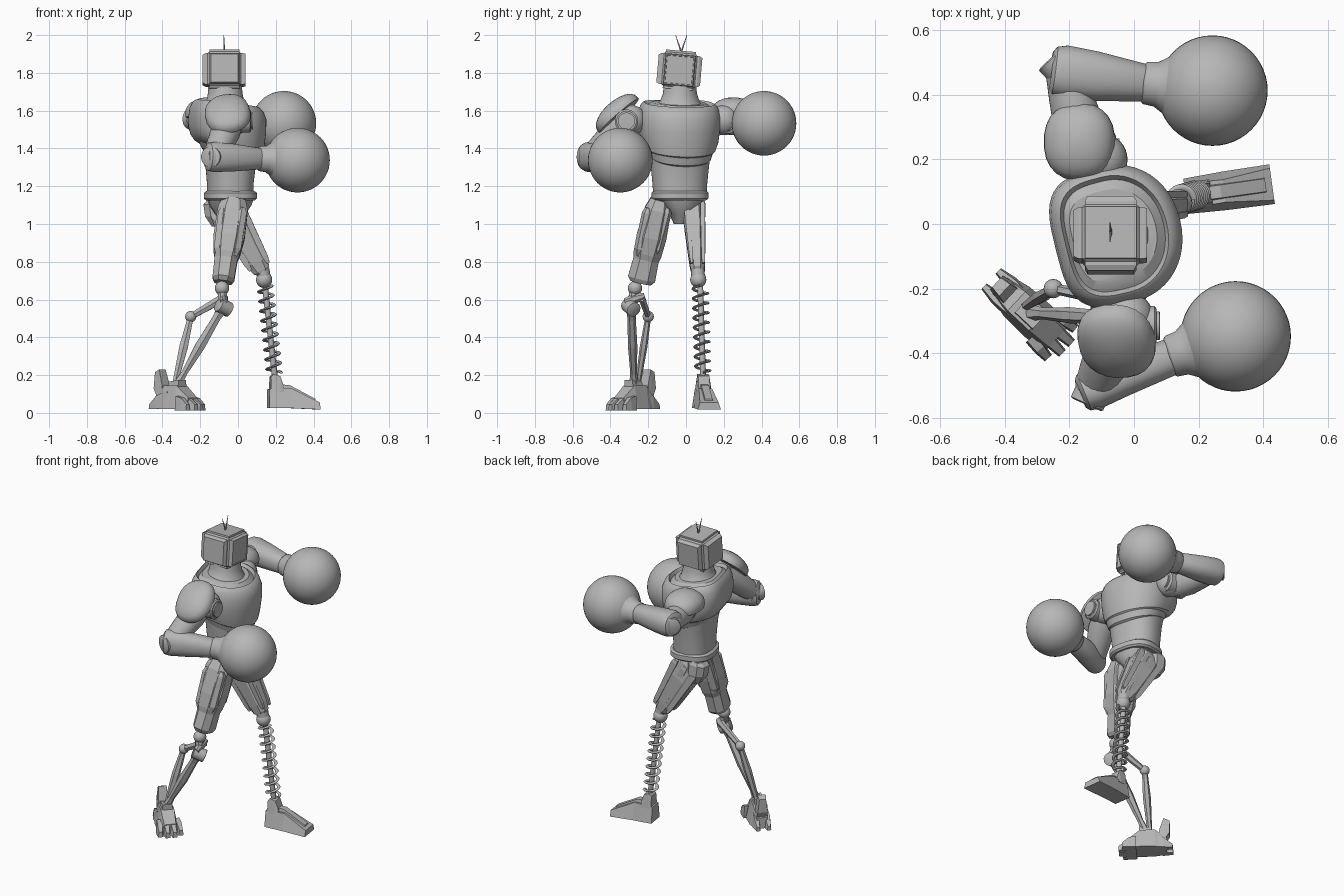
import bpy, bmesh, math
from mathutils import Vector, Matrix

if "Cube" in bpy.data.objects:
    bpy.data.objects.remove(bpy.data.objects["Cube"], do_unlink=True)

grey = bpy.data.materials.new("plain_grey")
grey.use_nodes = True
grey.diffuse_color = (0.47, 0.47, 0.47, 1)
grey.node_tree.nodes["Principled BSDF"].inputs["Base Color"].default_value = (0.47, 0.47, 0.47, 1)


def finish(name, bm, smooth=35):
    bmesh.ops.recalc_face_normals(bm, faces=bm.faces[:])
    mesh = bpy.data.meshes.new(name)
    bm.to_mesh(mesh)
    bm.free()
    mesh.materials.append(grey)
    ob = bpy.data.objects.new(name, mesh)
    bpy.context.collection.objects.link(ob)
    if smooth:
        bpy.ops.object.select_all(action='DESELECT')
        ob.select_set(True)
        bpy.context.view_layer.objects.active = ob
        bpy.ops.object.shade_smooth_by_angle(angle=math.radians(smooth))


def loft(name, rings, smooth=35):
    """Skin a row of closed point rings and cap both ends."""
    bm = bmesh.new()
    rows = [[bm.verts.new(p) for p in ring] for ring in rings]
    n = len(rows[0])
    for lo, hi in zip(rows, rows[1:]):
        for i in range(n):
            bm.faces.new((lo[i], lo[(i + 1) % n], hi[(i + 1) % n], hi[i]))
    bm.faces.new(rows[0][::-1])
    bm.faces.new(rows[-1])
    finish(name, bm, smooth)


def ellipse(c, u, v, sides, power=2.0, phase=0.0, back=None):
    """Rounded ring; back sets a squarer power for the half facing away from u."""
    ring = []
    for i in range(sides):
        a = math.tau * (i + phase) / sides
        ca, sa = math.cos(a), math.sin(a)
        e = 2 / (back if back and ca < 0 else power)
        ring.append(c + u * math.copysign(abs(ca) ** e, ca) + v * math.copysign(abs(sa) ** e, sa))
    return ring


def limb(name, a, b, profile, sides=24, up=(0, 0, 1), power=2.0, smooth=35, phase=0.5):
    """Loft from a to b; profile rows are (fraction, radius along up, radius across)."""
    a, b = Vector(a), Vector(b)
    d = (b - a).normalized()
    u = Vector(up)
    u = (u - d * u.dot(d)).normalized()
    v = d.cross(u)
    loft(name, [ellipse(a.lerp(b, t), u * r, v * s, sides, power, phase)
                for t, r, s in profile], smooth)


def rod(name, a, b, r, sides=16):
    up = (0, 0, 1) if abs(a[2] - b[2]) < 0.1 else (1, 0, 0)
    limb(name, a, b, [(0, r * .85, r * .85), (.04, r, r), (.96, r, r), (1, r * .85, r * .85)],
         sides, up)


def ball(name, c, r, segs=32):
    bm = bmesh.new()
    bmesh.ops.create_uvsphere(bm, u_segments=segs, v_segments=segs // 2, radius=r,
                              matrix=Matrix.Translation(c))
    finish(name, bm, 60)


def dome(name, c, normal, r, s, h, up):
    c, n = Vector(c), Vector(normal).normalized()
    steps = [k * math.pi / 12 for k in range(6)] + [1.52]
    prof = [(-.3, r * .93, s * .93), (-.26, r, s)]
    prof += [(math.sin(k), r * math.cos(k), s * math.cos(k)) for k in steps]
    limb(name, c, c + n * h, prof, 24, up, 2.3)


def wedge(name, stations, origin, yaw):
    """Trapezoid sections along local x: (x, bottom, top, half width low, half width high)."""
    m = Matrix.Translation(origin) @ Matrix.Rotation(math.radians(yaw), 4, 'Z')
    loft(name, [[m @ Vector(p) for p in ((x, -w, lo), (x, w, lo), (x, t, hi), (x, -t, hi))]
                for x, lo, hi, w, t in stations], 0)


# Torso: stacked rings turned slightly; rows are (z, front drop, x, rx, ry)
turn = Matrix.Rotation(math.radians(14), 3, 'Z')


def body(name, rows, power=2.2, back=2.4, sides=48):
    loft(name, [ellipse(Vector((x, -.032, z)), turn @ Vector((rx, 0, -drop)),
                        turn @ Vector((0, ry, 0)), sides, power, 0, back)
                for z, drop, x, rx, ry in rows], 32)


body("belly", [(1.15, 0, -.04, .12, .14), (1.22, 0, -.04, .12, .145),
               (1.32, .02, -.04, .13, .155), (1.42, .04, -.045, .15, .17)])
body("rib_plate", [(1.345, .045, -.04, .125, .145), (1.355, .045, -.04, .145, .163),
                   (1.42, .045, -.045, .17, .185), (1.43, .045, -.045, .15, .17)])
body("chest", [(1.385, .045, -.045, .15, .165), (1.40, .045, -.045, .172, .188),
               (1.44, .035, -.05, .187, .203), (1.50, .015, -.05, .197, .212),
               (1.56, .005, -.05, .198, .215), (1.605, .01, -.055, .187, .207),
               (1.63, .018, -.055, .17, .195), (1.638, .02, -.055, .16, .183),
               (1.62, .02, -.055, .15, .17), (1.64, .015, -.06, .13, .14)], 2.1, 3.4)
body("neck", [(1.60, .015, -.06, .135, .145), (1.65, .01, -.065, .10, .105),
              (1.69, 0, -.068, .092, .09), (1.74, 0, -.07, .09, .085)], 2, 2)
body("belt", [(1.125, 0, -.04, .125, .135), (1.135, 0, -.04, .135, .148),
              (1.165, 0, -.04, .135, .148), (1.175, 0, -.04, .12, .14)], 2.6, 2.6)
body("pelvis", [(1.0, 0, -.04, .045, .03), (1.05, 0, -.04, .08, .05),
                (1.10, 0, -.04, .11, .10), (1.14, 0, -.04, .12, .13)], 2.6, 2.6, 16)

# Head: bevelled box, thin screen groove on the face, raised panels on the other sides
bm = bmesh.new()
bmesh.ops.create_cube(bm, size=1)
bmesh.ops.scale(bm, vec=(.2, .2, .205), verts=bm.verts[:])
bmesh.ops.bevel(bm, geom=bm.edges[:], offset=.02, segments=3, affect='EDGES')
for axis in ((1, 0, 0), (-1, 0, 0), (0, 1, 0), (0, -1, 0)):
    bm.normal_update()
    f = max(bm.faces, key=lambda g: g.normal.dot(Vector(axis)) * g.calc_area())
    if axis[0] == 1:
        bmesh.ops.inset_individual(bm, faces=[f], thickness=.004, depth=.012)
        bmesh.ops.inset_individual(bm, faces=[f], thickness=.008, depth=0)
        bmesh.ops.inset_individual(bm, faces=[f], thickness=.002, depth=-.003)
    else:
        bmesh.ops.inset_individual(bm, faces=[f], thickness=.012, depth=.016)
bmesh.ops.transform(bm, matrix=Matrix.Translation((-.072, -.035, 1.815)) @
                    Matrix.Rotation(math.radians(-5), 4, 'X'), verts=bm.verts[:])
finish("head", bm, 25)
for side, y in (("right", -.055), ("left", .005)):
    limb(side + "_antenna", (-.072, -.025, 1.91), (-.075, y, 2.0),
         [(0, .005, .005), (1, .0015, .0015)], 8, (1, 0, 0))

# Boxing arms: shoulder, pad, upper arm, elbow, forearm, glove
arms = {
    "right": dict(ball=(-.02, -.29, 1.55), hub=((-.10, -.315, 1.545), (.07, -.315, 1.545)),
                  pad=((-.055, -.365, 1.585), (-.12, -.66, .75), .12, .138, .065, (1, 0, .25)),
                  elbow=(-.125, -.51, 1.355), wrist=(.13, -.405, 1.345), glove=(.315, -.348, 1.338),
                  disc=(-.022, -.05, 0), end=(.08, .066)),
    "left": dict(ball=(-.10, .20, 1.55), hub=((-.20, .22, 1.54), (-.055, .22, 1.54)),
                 pad=((-.17, .255, 1.595), (-.1, .05, 1), .11, .12, .075, (1, 0, 0)),
                 elbow=(-.215, .47, 1.555), wrist=(.05, .435, 1.54), glove=(.243, .413, 1.533),
                 disc=(-.042, .045, 0), end=(.078, .084)),
}
for side, p in arms.items():
    ball(side + "_shoulder", p["ball"], .08)
    rod(side + "_shoulder_hub", *p["hub"], .062, 24)
    end = Vector(p["hub"][1])
    rod(side + "_hub_cap", end, end + Vector((.01, 0, 0)), .045, 24)
    dome(side + "_shoulder_pad", *p["pad"])
    start = Vector(p["hub"][0]).lerp(end, .35)
    limb(side + "_upper_arm", start, p["elbow"],
         [(0, .07, .068), (.3, .08, .075), (.7, .07, .065), (1, .06, .055)], 20, (1, 0, .3))
    r, s = p["end"]
    limb(side + "_forearm", p["elbow"], p["wrist"],
         [(-.16, r * .7, s * .7), (-.12, r * .93, s * .9), (0, r, s), (.35, r * .93, s * .93),
          (.95, .057, .058), (1, .05, .05)], 24, (0, 0, 1), 2.3)
    e, out = Vector(p["elbow"]), Vector(p["disc"])
    rod(side + "_elbow_disc", e - out * .8, e + out, .055, 20)
    limb(side + "_cuff", p["wrist"], p["glove"],
         [(-.12, .058, .058), (-.08, .066, .066), (.1, .07, .07), (.28, .092, .092),
          (.5, .13, .13), (.7, .158, .158)], 32, (0, 0, 1), 2, 50)
    ball(side + "_glove", p["glove"], .171, 48)

# Right thigh: faceted shell with knee block and raised plates
hip, knee = (-.02, -.135, 1.13), (-.08, -.24, .69)
limb("right_thigh", hip, knee, [(0, .065, .055), (.12, .085, .075), (.45, .088, .085),
     (.65, .075, .08), (.72, .065, .072), (.95, .062, .078), (1, .05, .06)],
     8, (1, 0, 0), 2.4, 0)
for k, (dx, dy) in enumerate(((.05, -.055), (-.05, -.05), (.05, .05), (-.05, .05))):
    off = Vector((dx, dy, 0))
    a, b = Vector(hip) + off, Vector(knee) + off * .75
    limb(f"right_thigh_plate_{k + 1}", a.lerp(b, .1), a.lerp(b, .68),
         [(0, .018, .016), (.1, .032, .028), (.85, .034, .03), (1, .015, .015)], 6, (1, 0, 0), 2, 0)
ball("right_knee_ball", (-.085, -.27, .66), .038, 20)

# Right shin: two joined struts from a knee pin
pin, ankle, bend = (-.08, -.29, .56), (-.32, -.275, .15), (-.25, -.20, .51)
rod("right_knee_link", (-.085, -.27, .67), pin, .026, 8)
rod("right_knee_pin", (-.105, -.31, .575), (-.045, -.275, .545), .04, 12)
limb("right_knee_bar", (-.075, -.325, .59), (-.08, -.22, .62),
     [(0, .016, .018), (.5, .03, .026), (1, .018, .018)], 8)
limb("right_main_strut", pin, ankle, [(0, .032, .028), (.15, .024, .022), (.5, .03, .025),
     (.85, .018, .018), (1, .026, .026)], 6, (1, 0, 0), 2, 0)
limb("right_upper_strut", (-.075, -.235, .61), bend, [(0, .026, .02), (1, .018, .016)], 6, (0, 0, 1), 2, 0)
ball("right_strut_ball", bend, .03, 16)
limb("right_lower_strut", bend, (-.335, -.255, .15), [(0, .017, .015), (.45, .026, .02),
     (1, .015, .014)], 6, (1, 0, 0), 2, 0)

# Right foot: armoured block, splayed toes, heel fin and claws
spot, yaw = Vector((-.32, -.28, 0)), -43
spin = Matrix.Rotation(math.radians(yaw), 3, 'Z')
wedge("right_foot", [(-.13, .02, .09, .045, .03), (-.06, .02, .145, .06, .04),
                     (.03, .02, .145, .064, .04), (.11, .02, .08, .055, .035)], spot, yaw)
wedge("right_ankle_block", [(-.04, .1, .165, .035, .028), (.035, .1, .175, .035, .028)], spot, yaw)
for k, y in enumerate((-.054, -.018, .018, .054)):
    reach = .115 - abs(y) * .6
    wedge(f"right_toe_{k + 1}", [(0, .012, .09, .02, .014), (reach * .55, .012, .078, .02, .014),
                                 (reach, .012, .045, .015, .01)],
          spot + spin @ Vector((.05, y, 0)), yaw + y * 100)
wedge("right_heel_fin", [(-.145, .13, .215, .03, .02), (-.11, .07, .23, .035, .025),
                         (-.085, .06, .15, .035, .03)], spot, yaw)
for k, y in enumerate((-.035, .03)):
    wedge(f"right_heel_claw_{k + 1}", [(-.105, .02, .045, .012, .008), (-.05, .02, .09, .022, .015),
                                       (.03, .03, .12, .022, .012)],
          spot + spin @ Vector((-.06, y, 0)), yaw)

# Left thigh: slatted shell leaning forward, with a hip guard behind
hip, knee = Vector((-.07, .04, 1.10)), Vector((.13, .062, .745))
limb("left_thigh", hip, knee, [(-.06, .055, .04), (.03, .09, .055), (.3, .09, .06),
     (.85, .062, .044), (.97, .05, .038), (1, .036, .034)], 8, (1, 0, 0), 2.6, 0)
limb("left_hip_guard", (-.125, .045, 1.13), (-.11, .05, .99),
     [(0, .04, .05), (.15, .065, .06), (.6, .062, .06), (1, .03, .04)], 8, (1, 0, 0), 2.4, 0)
for k in range(6):
    off = Vector(((-.068, 0, .068)[k % 3], .047 if k < 3 else -.042, (-.03, 0, .03)[k % 3]))
    limb(f"left_thigh_slat_{k + 1}", hip.lerp(knee, .05) + off, hip.lerp(knee, .92) + off * .68,
         [(0, .02, .012), (.06, .028, .018), (.9, .02, .014), (1, .012, .01)], 4, (1, 0, 0), 2, 0)
ball("left_knee_ball", (.138, .065, .705), .043, 20)
rod("left_knee_collar", (.13, .062, .76), (.137, .064, .72), .036, 12)

# Left shin: spring around a rod
top, low = Vector((.142, .075, .68)), Vector((.195, .09, .19))
rod("left_shin_rod", top, low, .016, 12)
turns, per = 9, 24
axis = (low - top).normalized()
u = axis.cross(Vector((0, 1, 0))).normalized()
v = axis.cross(u)
rings = []
for i in range(turns * per + 1):
    a = math.tau * i / per
    radial = u * math.cos(a) + v * math.sin(a)
    c = top.lerp(low, .02 + .94 * i / (turns * per)) + radial * .037
    rings.append(ellipse(c, radial * .01, axis * .0065, 6))
loft("left_shin_spring", rings, 60)

# Left foot: sloping shoe with a top ridge
spot = (.19, .09, 0)
wedge("left_foot", [(-.03, .025, .125, .055, .04), (.09, .025, .13, .06, .035),
                    (.24, .018, .055, .062, .05)], spot, 8)
wedge("left_foot_ridge", [(.03, .10, .15, .028, .02), (.08, .10, .148, .028, .02),
                          (.22, .04, .074, .028, .02)], spot, 8)
wedge("left_ankle_block", [(-.02, .11, .19, .042, .03), (-.005, .11, .205, .042, .03),
                           (.03, .11, .195, .042, .03), (.05, .11, .14, .042, .03)], spot, 8)
